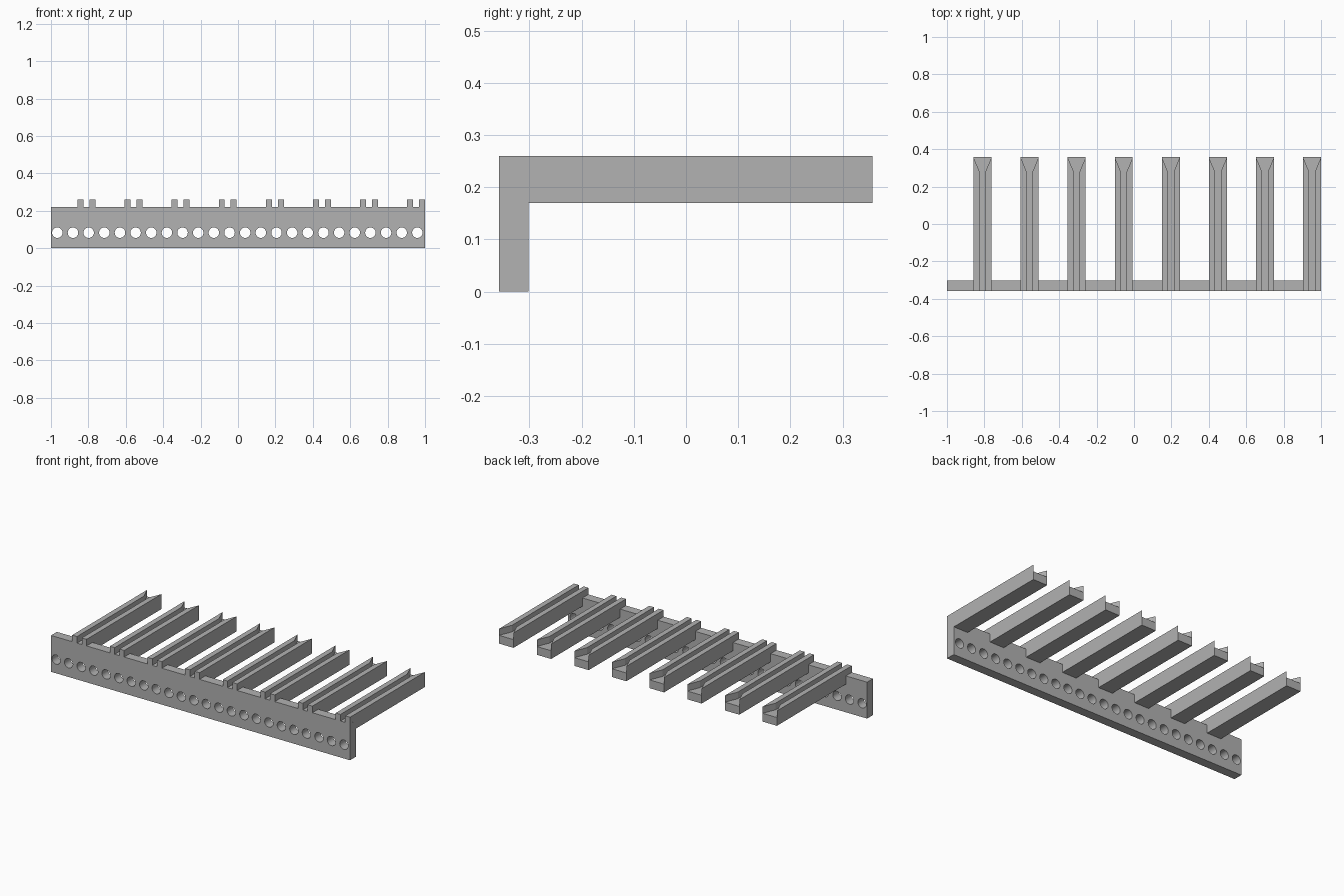
import bpy, bmesh, math
from mathutils import Matrix

if "Cube" in bpy.data.objects:
    bpy.data.objects.remove(bpy.data.objects["Cube"])

grey = bpy.data.materials.new("plain grey")
grey.diffuse_color = (0.445, 0.445, 0.445, 1)
grey.use_nodes = True
grey.node_tree.nodes["Principled BSDF"].inputs["Base Color"].default_value = grey.diffuse_color

FRONT, PLATE_BACK, REAR = -0.358, -0.302, 0.357
FLOOR, PLATE_TOP, RAIL_BOTTOM, RAIL_TOP = 0.22, 0.22, 0.17, 0.26


def finish(name, bm):
    bmesh.ops.recalc_face_normals(bm, faces=bm.faces[:])
    mesh = bpy.data.meshes.new(name)
    bm.to_mesh(mesh)
    bm.free()
    mesh.materials.append(grey)
    ob = bpy.data.objects.new(name, mesh)
    bpy.context.collection.objects.link(ob)
    return ob


def prism(bm, outline, z0, z1):
    """Closed vertical prism over an xy outline."""
    face = bm.faces.new([bm.verts.new((x, y, z0)) for x, y in outline])
    ext = bmesh.ops.extrude_face_region(bm, geom=[face], use_keep_orig=True)
    for g in ext["geom"]:
        if isinstance(g, bmesh.types.BMVert):
            g.co.z = z1


def rect(x0, x1, y0, y1):
    return [(x0, y0), (x1, y0), (x1, y1), (x0, y1)]


# front plate with a row of round holes
bm = bmesh.new()
prism(bm, rect(-1, 1, FRONT, PLATE_BACK), 0, PLATE_TOP)
plate = finish("front_plate", bm)

bm = bmesh.new()
for i in range(24):
    place = Matrix.Translation((-0.966 + i * 0.0837, (FRONT + PLATE_BACK) / 2, 0.083))
    bmesh.ops.create_cone(bm, cap_ends=True, segments=32, radius1=0.028, radius2=0.028,
                          depth=0.12, matrix=place @ Matrix.Rotation(math.pi / 2, 4, 'X'))
cutter = finish("hole_cutter", bm)
cutter.hide_render = True

cut = plate.modifiers.new("holes", 'BOOLEAN')
cut.operation, cut.solver, cut.object = 'DIFFERENCE', 'EXACT', cutter
bpy.context.view_layer.objects.active = plate
plate.select_set(True)
bpy.ops.object.modifier_apply(modifier=cut.name)
bpy.data.objects.remove(cutter)
bpy.ops.object.shade_smooth_by_angle(angle=math.radians(30))

# grooved rails, the groove flaring to full width at the rear
bm = bmesh.new()
prism(bm, rect(-0.048, 0.048, PLATE_BACK, REAR), RAIL_BOTTOM, FLOOR)
for s in (-1, 1):
    wall = [(s * 0.048, FRONT), (s * 0.016, FRONT), (s * 0.016, 0.28), (s * 0.048, REAR)]
    prism(bm, wall, FLOOR, RAIL_TOP)
rail = finish("rail_1", bm)
rail.location.x = -0.81
for i in range(1, 8):
    copy = bpy.data.objects.new(f"rail_{i + 1}", rail.data)
    copy.location.x = -0.81 + i * 0.2517
    bpy.context.collection.objects.link(copy)
